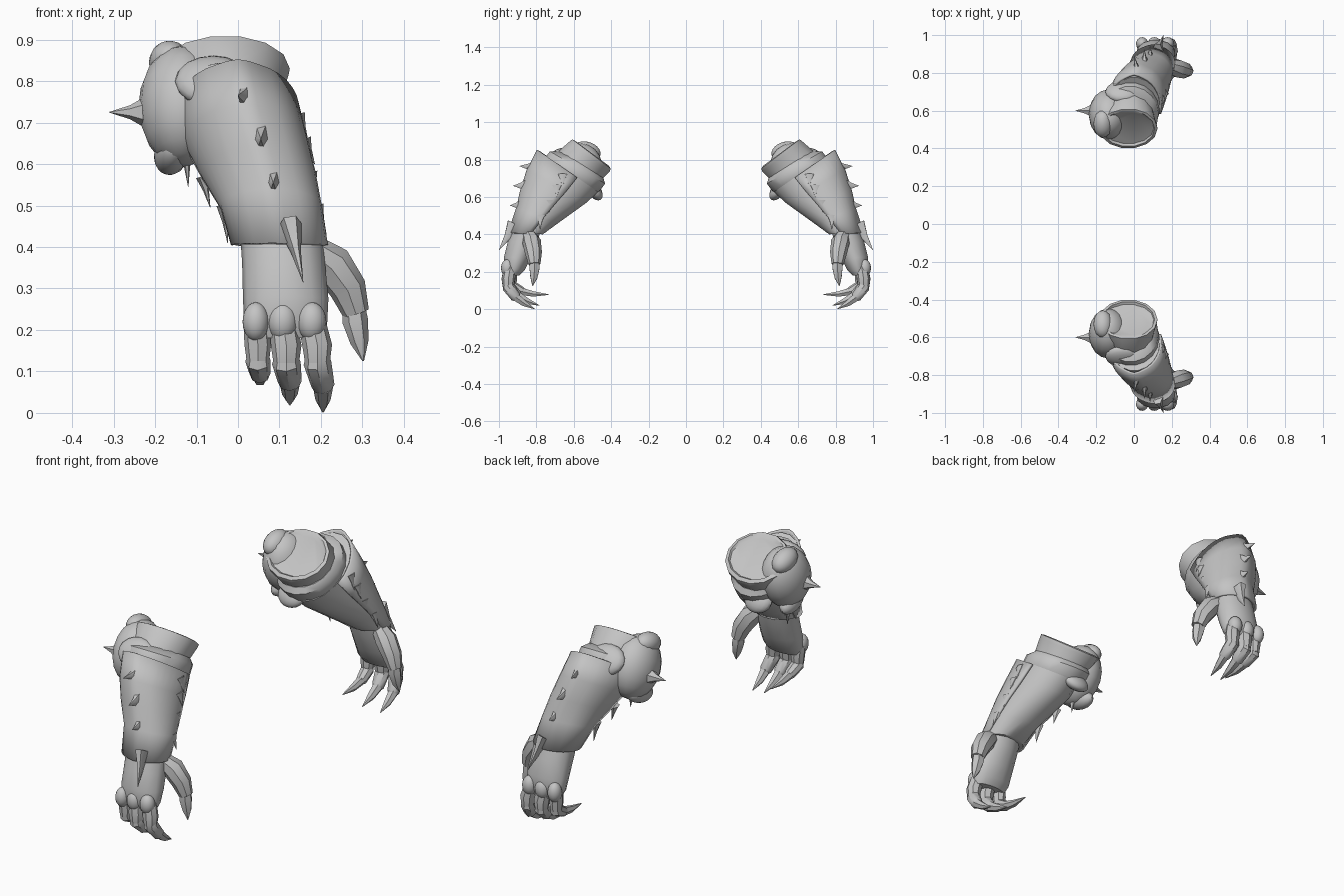
import bpy, bmesh, math
from mathutils import Vector, Matrix, Euler

if "Cube" in bpy.data.objects:
    bpy.data.objects.remove(bpy.data.objects["Cube"])

grey = bpy.data.materials.new("plain_grey")
grey.use_nodes = True
COLOUR = (0.55, 0.55, 0.55, 1)
grey.diffuse_color = COLOUR
grey.node_tree.nodes["Principled BSDF"].inputs["Base Color"].default_value = COLOUR
parts = []


def finish(name, bm, shell=0):
    """Turn a bmesh into an object, repeated for the opposite arm."""
    bmesh.ops.recalc_face_normals(bm, faces=bm.faces)
    mesh = bpy.data.meshes.new(name)
    bm.to_mesh(mesh)
    bm.free()
    mesh.materials.append(grey)
    obj = bpy.data.objects.new(name, mesh)
    bpy.context.collection.objects.link(obj)
    if shell:
        solid = obj.modifiers.new("thickness", 'SOLIDIFY')
        solid.thickness = shell
        solid.offset = -1
    mirror = obj.modifiers.new("other_arm", 'MIRROR')
    mirror.use_axis = (False, True, False)
    mirror.use_mirror_merge = False
    parts.append(obj)
    return obj


def skin(bm, rows, closed, caps):
    """Join rows of points with quads."""
    rows = [[bm.verts.new(p) for p in row] for row in rows]
    n = len(rows[0])
    for a, b in zip(rows, rows[1:]):
        for i in range(n if closed else n - 1):
            j = (i + 1) % n
            bm.faces.new((a[i], a[j], b[j], b[i]))
    if caps:
        bm.faces.new(rows[0])
        bm.faces.new(rows[-1])


def loft(name, rings, n=18, grow=1.0, arc=None, ridge=0.0, shell=0):
    """Rings are (centre x, half width, front y, front z, back y, back z)."""
    start, end = arc or (0, 2 * math.pi)
    count = n + 1 if arc else n
    rows = []
    for x, rx, yf, zf, yb, zb in rings:
        front, back = Vector((x, yf, zf)), Vector((x, yb, zb))
        centre, half = (front + back) / 2, (front - back) / 2
        row = []
        for i in range(count):
            t = start + (end - start) * i / n
            k = grow * (1 + ridge * max(0, 1 - abs(t - math.pi / 2) / 0.35))
            row.append(centre + k * (Vector((rx * math.cos(t), 0, 0)) + half * math.sin(t)))
        rows.append(row)
    bm = bmesh.new()
    skin(bm, rows, not arc, not arc)
    return finish(name, bm, shell)


def tube(name, path, radii, n=8, flat=1.0):
    """Tapered limb along a path."""
    pts = [Vector(p) for p in path]
    rows = []
    for i, p in enumerate(pts):
        d = pts[min(i + 1, len(pts) - 1)] - pts[max(i - 1, 0)]
        side = d.cross(Vector((1, 0, 0)))
        if side.length < 1e-4 or abs(d.normalized().x) > 0.9:
            side = d.cross(Vector((0, 0, 1)))
        side.normalize()
        other = d.cross(side).normalized()
        rows.append([p + radii[i] * (flat * math.cos(a) * other + math.sin(a) * side)
                     for a in (2 * math.pi * k / n for k in range(n))])
    bm = bmesh.new()
    skin(bm, rows, True, True)
    return finish(name, bm)


def spike(name, base, tip, r, n=6, flat=1.0):
    base, tip = Vector(base), Vector(tip)
    return tube(name, [base, base.lerp(tip, 0.45), tip], [r, r * 0.42, 0.001], n, flat)


def blob(name, centre, radii, rot=(0, 0, 0)):
    bm = bmesh.new()
    m = (Matrix.Translation(centre) @ Euler(rot).to_matrix().to_4x4()
         @ Matrix.Diagonal((*radii, 1)))
    bmesh.ops.create_uvsphere(bm, u_segments=16, v_segments=10, radius=1, matrix=m)
    return finish(name, bm)


# Elbow cuff with inset end and collar
loft("cuff", [(-.03, .135, -.59, .885, -.425, .76), (-.03, .14, -.60, .905, -.41, .765),
              (-.03, .155, -.61, .91, -.40, .75), (-.03, .152, -.63, .895, -.405, .735),
              (-.03, .138, -.68, .85, -.45, .69), (-.02, .13, -.72, .80, -.48, .65)], n=14)
loft("collar", [(-.025, .135, -.67, .845, -.44, .70), (-.02, .15, -.73, .845, -.43, .67),
                (-.015, .148, -.765, .80, -.46, .63), (-.01, .13, -.77, .77, -.49, .62)])

# Forearm and outer armour shell
arm_rings = [(0, .145, -.785, .845, -.46, .62), (.02, .145, -.84, .74, -.52, .565),
             (.05, .135, -.875, .64, -.60, .51), (.08, .12, -.90, .54, -.68, .455),
             (.10, .115, -.945, .41, -.76, .40)]
loft("forearm", arm_rings, grow=.95)
loft("forearm_guard", arm_rings, n=20, grow=1.02, arc=(-.25, math.pi + .25),
     ridge=.05, shell=.012)

# Spikes along the outer ridge
for base, tip, r in [((.02, -.80, .76), (.0, -.89, .765), .045),
                     ((.055, -.855, .66), (.055, -.925, .66), .04),
                     ((.085, -.88, .555), (.085, -.94, .555), .04),
                     ((.125, -.915, .45), (.157, -1.0, .315), .05)]:
    spike("ridge_spike", base, tip, r, flat=.6)

# Jagged teeth on both edges of the guard
for base, tip in [((.145, -.66, .72), (.17, -.66, .65)), ((.16, -.69, .66), (.185, -.69, .60)),
                  ((.175, -.73, .58), (.19, -.73, .52)), ((.19, -.78, .50), (.213, -.78, .43)),
                  ((-.125, -.60, .63), (-.12, -.60, .545)),
                  ((-.085, -.67, .57), (-.067, -.67, .495)),
                  ((-.035, -.74, .50), (-.025, -.75, .41))]:
    spike("edge_tooth", base, tip, .028, flat=.6)

# Elbow discs and side plate with its spike
blob("front_disc", (-.06, -.70, .80), (.092, .075, .038), (.85, 0, 0))
blob("rear_disc", (-.05, -.49, .635), (.07, .035, .06), (.6, 0, 0))
blob("side_plate", (-.135, -.58, .74), (.105, .13, .15), (-.42, 0, 0))
blob("side_plate_top_lobe", (-.165, -.53, .845), (.05, .075, .05), (-.3, 0, 0))
blob("side_plate_low_lobe", (-.16, -.59, .625), (.042, .085, .048), (-.3, .3, 0))
spike("side_spike", (-.22, -.60, .725), (-.31, -.60, .725), .04)

# Hand
loft("palm", [(.105, .10, -.925, .44, -.775, .43), (.11, .10, -.955, .36, -.79, .36),
              (.115, .103, -.975, .28, -.83, .27), (.115, .10, -.975, .22, -.86, .21),
              (.115, .085, -.96, .18, -.89, .18)], n=14)

# Fingers: knuckle, two joints and a curved claw
for x, drift, rad, mid, bend, tip in [
        (.043, .01, .030, (-.935, .125), (-.88, .095), (-.735, .078)),
        (.108, .017, .034, (-.95, .12), (-.905, .075), (-.785, .02)),
        (.178, .027, .033, (-.95, .12), (-.91, .065), (-.81, .002))]:
    blob("knuckle", (x, -.955, .22), (rad + .002, .034, .047))
    x1, x2 = x + drift * .5, x + drift
    m, b, t = Vector((x1, *mid)), Vector((x2, *bend)), Vector((x2, *tip))
    tube("finger_base", [(x, -.94, .22), (x1, mid[0], mid[1] + .04), m],
         [rad, rad * 1.08, rad * .9])
    tube("finger_joint", [m + Vector((0, -.004, .025)), m, b, b.lerp(t, .15)],
         [rad * .75, rad * 1.02, rad * .85, rad * .5])
    tube("finger_claw", [b, b.lerp(t, .45) + Vector((0, 0, -.006)), t],
         [rad * .75, rad * .55, .002], n=6)

# Thumb and its claw
tube("thumb", [(.175, -.84, .40), (.225, -.825, .36), (.265, -.815, .30), (.285, -.81, .24)],
     [.035, .05, .045, .032])
tube("thumb_claw", [(.277, -.81, .28), (.283, -.81, .22), (.293, -.813, .17), (.302, -.82, .125)],
     [.025, .031, .022, .002], n=6)

# Smooth shading with sharp creases
bpy.ops.object.select_all(action='DESELECT')
for obj in parts:
    obj.select_set(True)
bpy.context.view_layer.objects.active = parts[0]
bpy.ops.object.shade_smooth_by_angle(angle=math.radians(40))
